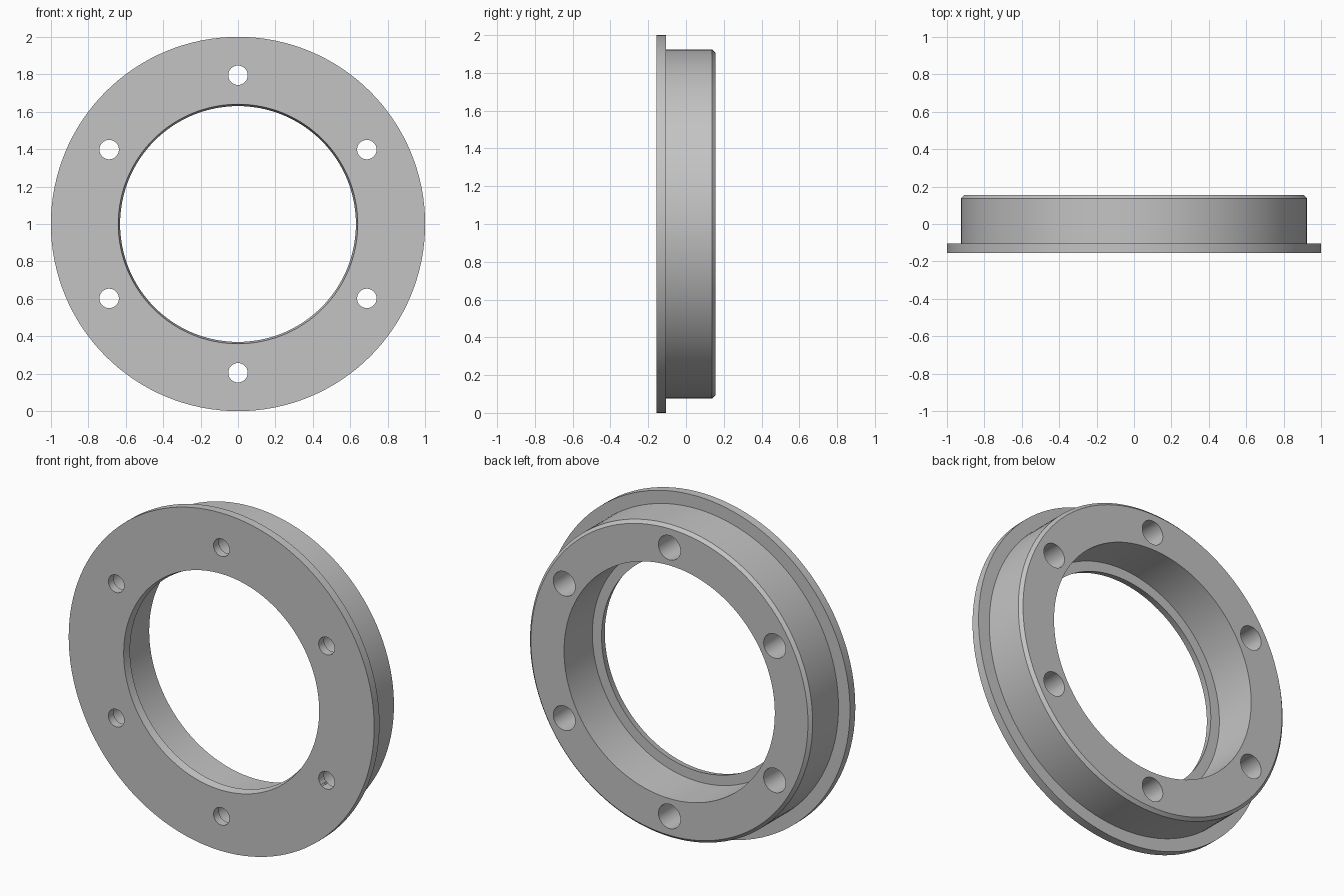
import bpy, bmesh
from math import cos, sin, pi, radians
from mathutils import Vector

default_cube = bpy.data.objects.get("Cube")
if default_cube:
    bpy.data.objects.remove(default_cube, do_unlink=True)

CENTRE_Z = 1.0
FRONT, FLANGE_BACK, BACK = -0.155, -0.105, 0.155
HOLE_CIRCLE = 0.795

grey = bpy.data.materials.new("plain_grey")
grey.use_nodes = True
colour = (0.55, 0.55, 0.55, 1)
grey.diffuse_color = colour
grey.node_tree.nodes["Principled BSDF"].inputs["Base Color"].default_value = colour


def lathe(name, profile, segments, centre=(0, 0)):
    """Revolve a closed (radius, y) profile around an axis parallel to y."""
    bm = bmesh.new()
    rings = []
    for i in range(segments):
        a = 2 * pi * i / segments
        rings.append([bm.verts.new((centre[0] + r * sin(a), y, centre[1] + r * cos(a)))
                      for r, y in profile])
    n = len(profile)
    for i, ring in enumerate(rings):
        after = rings[(i + 1) % segments]
        for j in range(n):
            k = (j + 1) % n
            bm.faces.new((ring[j], ring[k], after[k], after[j]))
    # Profiles that touch the axis collapse into caps
    bmesh.ops.remove_doubles(bm, verts=bm.verts, dist=1e-5)
    bmesh.ops.recalc_face_normals(bm, faces=bm.faces)
    mesh = bpy.data.meshes.new(name)
    bm.to_mesh(mesh)
    bm.free()
    mesh.materials.append(grey)
    obj = bpy.data.objects.new(name, mesh)
    bpy.context.collection.objects.link(obj)
    return obj


# Flanged ring: flange, chamfered body, wide bore and narrow front lip
ring = lathe("flanged_ring", [
    (0.64, FRONT), (1.0, FRONT), (1.0, FLANGE_BACK), (0.925, FLANGE_BACK),
    (0.925, BACK - 0.018), (0.907, BACK), (0.69, BACK),
    (0.69, -0.11), (0.63, -0.11)], 128, (0, CENTRE_Z))

# Six stepped bolt holes, narrow through the flange and wider behind it
bpy.context.view_layer.objects.active = ring
for i in range(6):
    a = i * pi / 3
    centre = (HOLE_CIRCLE * sin(a), CENTRE_Z + HOLE_CIRCLE * cos(a))
    cutter = lathe("bolt_hole_cutter", [
        (0, FRONT - 0.1), (0.052, FRONT - 0.1), (0.052, FLANGE_BACK),
        (0.072, FLANGE_BACK), (0.072, BACK + 0.1), (0, BACK + 0.1)], 32, centre)
    cutter.hide_render = True
    cut = ring.modifiers.new("bolt_hole", 'BOOLEAN')
    cut.operation = 'DIFFERENCE'
    cut.solver = 'EXACT'
    cut.object = cutter
    bpy.ops.object.modifier_apply(modifier=cut.name)
    bpy.data.objects.remove(cutter, do_unlink=True)

# Smooth round walls with crisp edges
bpy.ops.object.select_all(action='DESELECT')
ring.select_set(True)
bpy.ops.object.shade_smooth_by_angle(angle=radians(30))
